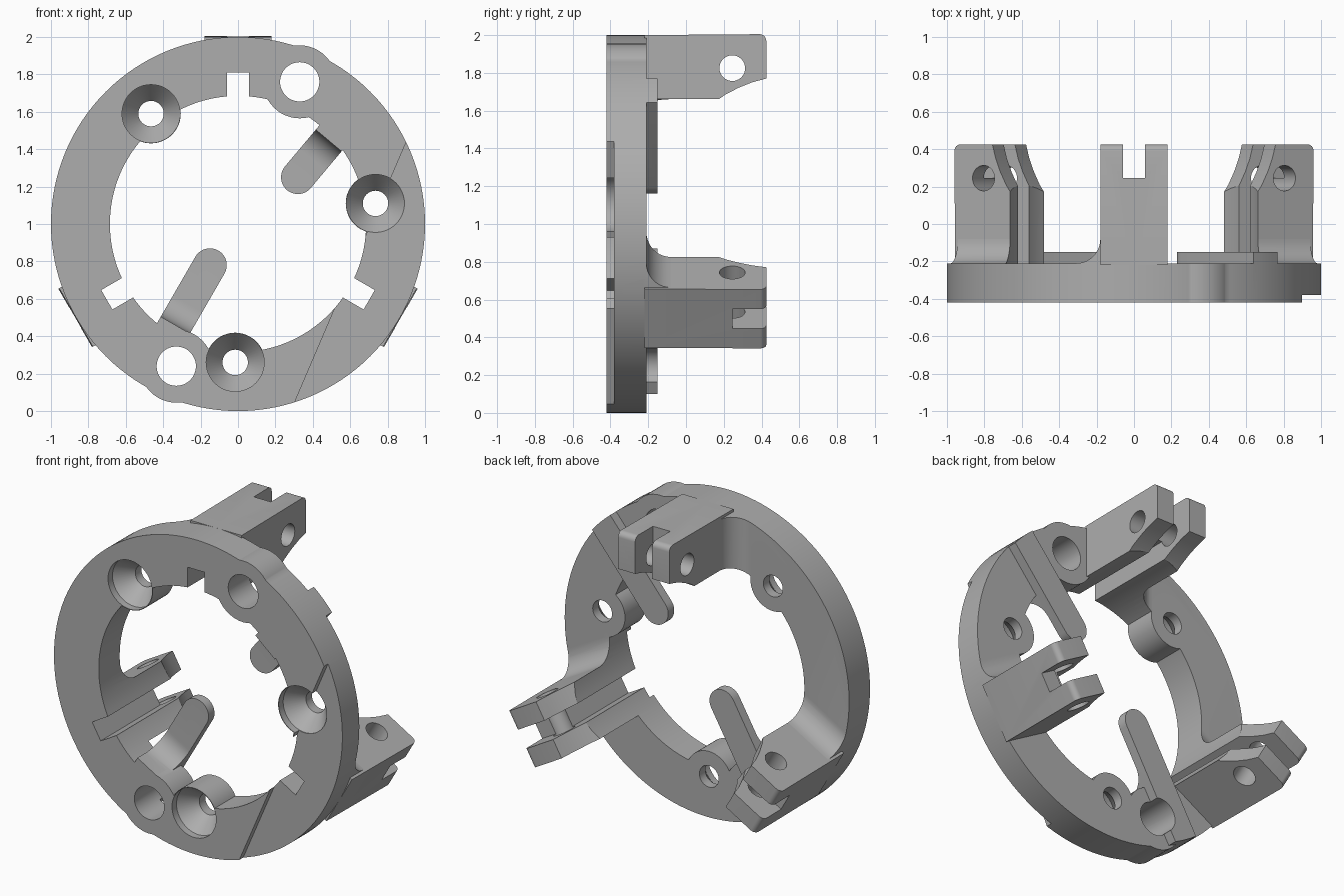
import bpy, bmesh
from math import sin, cos, pi, radians
from mathutils import Vector

cube = bpy.data.objects.get("Cube")
if cube:
    bpy.data.objects.remove(cube, do_unlink=True)

CENTRE = Vector((0, 0, 1))
X, Y, Z = Vector((1, 0, 0)), Vector((0, 1, 0)), Vector((0, 0, 1))
FRONT, BACK, INNER = -0.42, -0.21, 0.685

grey = bpy.data.materials.new("plain grey")
grey.use_nodes = True
grey.diffuse_color = (0.42, 0.42, 0.42, 1)
grey.node_tree.nodes["Principled BSDF"].inputs["Base Color"].default_value = (0.42, 0.42, 0.42, 1)


def loft(name, loops):
    """Closed solid skinned through loops of equal length."""
    bm = bmesh.new()
    rows = [[bm.verts.new(p) for p in loop] for loop in loops]
    n = len(rows[0])
    for a, b in zip(rows, rows[1:]):
        for i in range(n):
            j = (i + 1) % n
            bm.faces.new((a[i], a[j], b[j], b[i]))
    bm.faces.new(rows[0])
    bm.faces.new(rows[-1])
    bmesh.ops.recalc_face_normals(bm, faces=bm.faces)
    mesh = bpy.data.meshes.new(name)
    bm.to_mesh(mesh)
    bm.free()
    mesh.materials.append(grey)
    ob = bpy.data.objects.new(name, mesh)
    bpy.context.collection.objects.link(ob)
    return ob


def prism(name, pts, u, v, w, lo, hi, origin=CENTRE):
    return loft(name, [[origin + u * p + v * q + w * d for p, q in pts] for d in (lo, hi)])


def turned(name, x, z, profile, n=48):
    """Round solid along y from (radius, y) pairs."""
    return loft(name, [[CENTRE + Vector((x + r * cos(2 * pi * i / n), y, z + r * sin(2 * pi * i / n)))
                        for i in range(n)] for r, y in profile])


def arc(cx, cy, r, start, end, n=10):
    return [(cx + r * cos(radians(start + (end - start) * i / n)),
             cy + r * sin(radians(start + (end - start) * i / n))) for i in range(n + 1)]


def rect(a, b, c, d):
    return [(a, c), (b, c), (b, d), (a, d)]


def combine(target, tool, op):
    mod = target.modifiers.new(op, 'BOOLEAN')
    mod.operation, mod.solver, mod.object = op, 'EXACT', tool
    bpy.context.view_layer.objects.active = target
    bpy.ops.object.modifier_apply(modifier=mod.name)
    bpy.data.objects.remove(tool, do_unlink=True)
    return target


def outer_disc():
    return turned("disc", 0, 0, [(1, -0.6), (1, 0.6)], 128)


# Ring body
ring = turned("mounting_ring", 0, 0, [(1, FRONT), (1, BACK)], 128)

# Three hinge lugs, each with a fillet on one flank
lugs = []
for angle, side in ((90, 1), (210, -1), (330, 1)):
    a = radians(angle)
    lugs.append((Vector((cos(a), 0, sin(a))), Vector((-sin(a), 0, cos(a))), side))
lug_profile = ([(-0.22, 0.55), (-0.22, 1.0)] + arc(0.39, 0.97, 0.035, 90, 0, 6)
               + [(0.425, 0.77), (0.35, 0.75), (0.28, 0.722), (0.21, 0.686), (0.15, 0.645), (0.15, 0.55)])
fillet_profile = [(0.15, -0.08)] + arc(0.31, -0.08, 0.13, 180, 270) + [(0.31, -0.23), (0.15, -0.23)]
for radial, tangent, side in lugs:
    combine(ring, prism("lug", lug_profile, Y, radial, tangent, -0.18, 0.18), 'UNION')
    fillet = prism("fillet", fillet_profile, tangent * side, Y, radial, 0.5, 1.1)
    combine(ring, combine(fillet, outer_disc(), 'INTERSECT'), 'UNION')

# Central opening
combine(ring, turned("opening", 0, 0, [(INNER, -0.7), (INNER, 0.7)], 128), 'DIFFERENCE')

# Bosses around the screw holes and the plain holes
screws = [(-0.465, 0.59), (0.735, 0.11), (-0.015, -0.74)]
plain_holes = [(0.33, 0.76), (-0.33, -0.76)]
for spots, radius in ((screws, 0.159), (plain_holes, 0.195)):
    for x, z in spots:
        combine(ring, turned("boss", x, z, [(radius, FRONT), (radius, BACK)]), 'UNION')

# Two flat fingers with a curved gusset against the ring
for x, z, angle, root in ((0.32, 0.25, 50, 0.256), (-0.15, -0.22, 240, 0.37)):
    a = radians(angle)
    along, across = Vector((cos(a), 0, sin(a))), Vector((-sin(a), 0, cos(a)))
    tip = CENTRE + Vector((x, 0, z))
    outline = arc(0, 0, 0.09, 90, 270, 20) + [(1.0, -0.09), (1.0, 0.09)]
    finger = prism("finger", outline, along, across, Y, BACK, -0.15, tip)
    combine(ring, combine(finger, outer_disc(), 'INTERSECT'), 'UNION')
    gusset = ([(root + 0.15, FRONT), (root, FRONT)]
              + arc(root - 0.13, -0.34, 0.13, 0, 90) + [(root - 0.13, -0.18), (root + 0.15, -0.18)])
    combine(ring, prism("gusset", gusset, along, Y, across, -0.09, 0.09, tip), 'UNION')

# Shallow step across one side of the front face
normal, chord = Vector((0.919, 0, -0.394)), Vector((0.394, 0, 0.919))
combine(ring, prism("step", rect(0.654, 1.3, -1.2, 1.2), normal, chord, Y, -0.6, -0.38), 'DIFFERENCE')

# Countersunk screw holes and plain holes
for x, z in screws:
    sink = [(0.155, -0.6), (0.155, -0.375), (0.068, -0.27), (0.068, -0.1)]
    combine(ring, turned("countersink", x, z, sink), 'DIFFERENCE')
for x, z in plain_holes:
    combine(ring, turned("hole", x, z, [(0.105, -0.6), (0.105, -0.05)]), 'DIFFERENCE')

# Inner keyways, end slots and pin holes of the lugs
for radial, tangent, side in lugs:
    combine(ring, prism("keyway", rect(0.6, 0.81, -0.06, 0.06), radial, tangent, Y, -0.6, 0.6), 'DIFFERENCE')
    combine(ring, prism("slot", rect(0.55, 1.1, -0.06, 0.06), radial, tangent, Y, 0.245, 0.6), 'DIFFERENCE')
    pin = arc(0.245, 0.825, 0.068, 0, 350, 35)
    combine(ring, prism("pin_hole", pin, Y, radial, tangent, -0.3, 0.3), 'DIFFERENCE')

# Smooth the round walls and keep the edges crisp
bpy.ops.object.select_all(action='DESELECT')
ring.select_set(True)
bpy.context.view_layer.objects.active = ring
bpy.ops.object.shade_smooth_by_angle(angle=radians(30))
